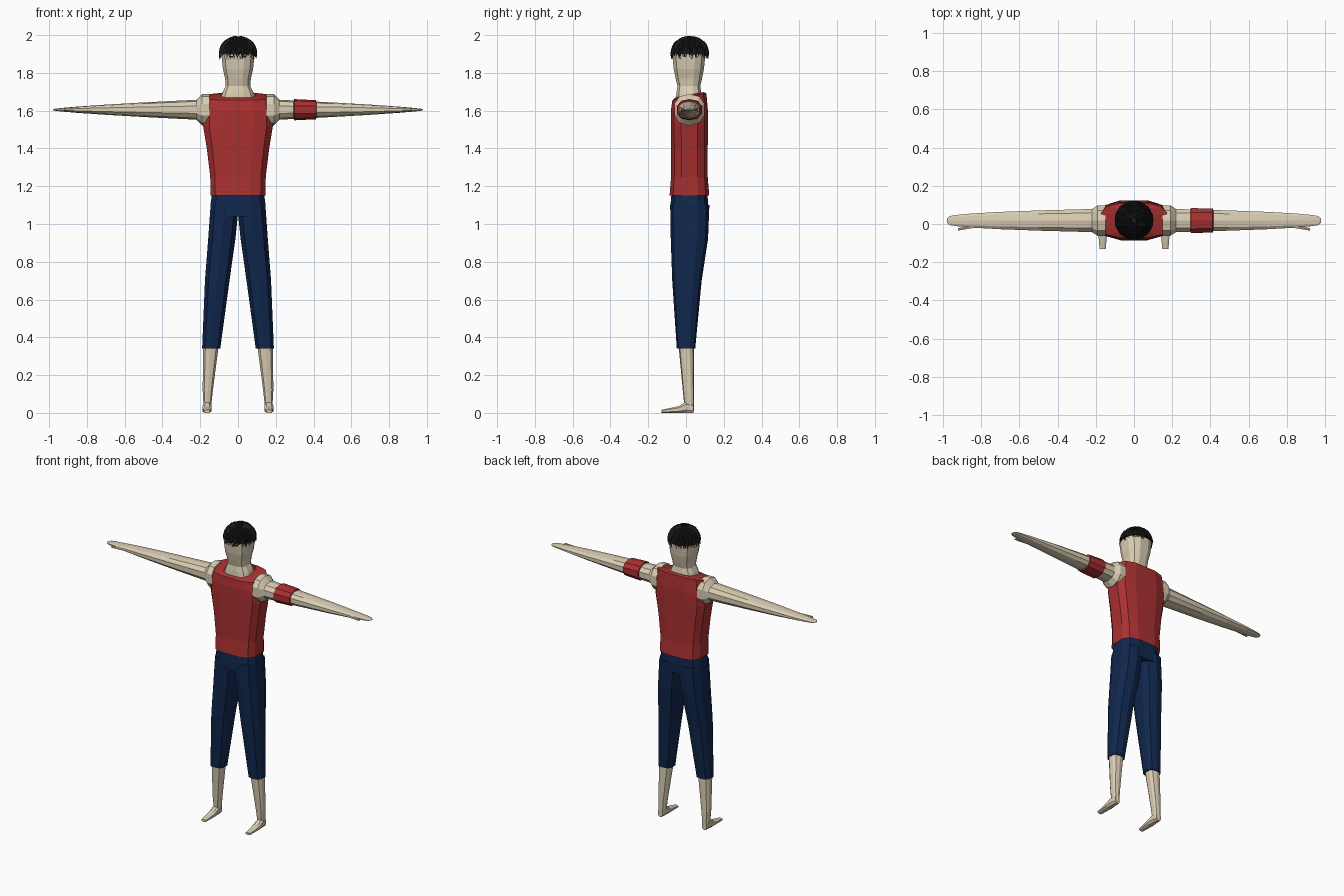
import bpy, bmesh, math, random
from mathutils import Vector

cube = bpy.data.objects.get("Cube")
if cube:
    bpy.data.objects.remove(cube, do_unlink=True)
random.seed(4)

BODY_Y = 0.018
ARM_Z = 1.605
HEAD_Y = 0.015


def material(name, red, green, blue):
    colour = (red, green, blue, 1)
    mat = bpy.data.materials.new(name)
    mat.use_nodes = True
    mat.diffuse_color = colour
    mat.node_tree.nodes["Principled BSDF"].inputs["Base Color"].default_value = colour
    return mat


SKIN = material("skin", 0.7, 0.61, 0.45)
RED = material("red_cloth", 0.4, 0.03, 0.03)
NAVY = material("navy_cloth", 0.005, 0.02, 0.075)
BLACK = material("black_hair", 0.01, 0.01, 0.01)


def bridge(bm, loops, caps=True):
    """Join successive vertex loops with faces."""
    count = len(loops[0])
    for lower, upper in zip(loops, loops[1:]):
        for i in range(count):
            j = (i + 1) % count
            bm.faces.new((lower[i], lower[j], upper[j], upper[i]))
    if caps:
        bm.faces.new(loops[0])
        bm.faces.new(loops[-1])


def finish(name, bm, mat):
    bmesh.ops.recalc_face_normals(bm, faces=bm.faces)
    mesh = bpy.data.meshes.new(name)
    bm.to_mesh(mesh)
    bm.free()
    mesh.materials.append(mat)
    part = bpy.data.objects.new(name, mesh)
    bpy.context.collection.objects.link(part)
    return part


def loft(name, mat, rings, axis="z", sides=12, power=0.75, mirror=1, caps=True):
    """Skin rounded-box rings: position on the axis, two centres, two radii."""
    bm = bmesh.new()
    widest = math.cos(math.pi / sides) ** power

    def rounded(value):
        return math.copysign(abs(value) ** power, value) / widest

    loops = []
    for along, centre_u, centre_v, radius_u, radius_v in rings:
        loop = []
        for i in range(sides):
            angle = math.tau * (i + 0.5) / sides
            u = centre_u + radius_u * rounded(math.cos(angle))
            v = centre_v + radius_v * rounded(math.sin(angle))
            x, y, z = {"x": (along, u, v), "y": (u, along, v), "z": (u, v, along)}[axis]
            loop.append(bm.verts.new((x * mirror, y, z)))
        loops.append(loop)
    bridge(bm, loops, caps)
    return finish(name, bm, mat)


def upright(centre_y, *rows):
    """Rings centred on the body, from height, half width and half depth."""
    return [(z, 0, centre_y, width, depth) for z, width, depth in rows]


def arm_ring(x, grow=0):
    """Arm section: thins quickly in height, slowly in depth, to a flat hand."""
    left = 1 - x
    return (x, BODY_Y, ARM_Z, 0.065 * left ** 0.3 + grow, 0.06 * left ** 0.7 + grow)


# Neck and head
loft("head", SKIN, upright(
    HEAD_Y, (1.64, 0.1, 0.07), (1.7, 0.08, 0.065), (1.73, 0.065, 0.06),
    (1.77, 0.068, 0.07), (1.82, 0.08, 0.08), (1.9, 0.088, 0.088),
    (1.97, 0.05, 0.06)))

# Sleeveless shirt, its neckline sloping down to the front
shirt = loft("shirt", RED, upright(
    BODY_Y, (1.15, 0.146, 0.105), (1.25, 0.147, 0.097), (1.4, 0.165, 0.097),
    (1.52, 0.185, 0.098), (1.6, 0.182, 0.098), (1.67, 0.172, 0.09),
    (1.68, 0.09, 0.075)), power=0.62, caps=False)
for vert in shirt.data.vertices:
    if vert.co.z > 1.65:
        vert.co.z += 0.2 * vert.co.y

# Trouser seat
loft("trouser_seat", NAVY, upright(
    BODY_Y, (1.16, 0.138, 0.095), (1.1, 0.146, 0.1), (1.04, 0.148, 0.1)), power=0.65)

for label, side in (("left", 1), ("right", -1)):
    # Trouser leg, shin and foot
    loft(label + "_trouser_leg", NAVY, [
        (1.1, 0.07, 0.02, 0.075, 0.1), (0.92, 0.086, BODY_Y, 0.072, 0.095),
        (0.7, 0.11, 0.005, 0.065, 0.075), (0.34, 0.142, 0, 0.048, 0.047)],
        sides=10, mirror=side)
    loft(label + "_shin", SKIN, [
        (0.38, 0.142, 0, 0.043, 0.04), (0.12, 0.16, 0.013, 0.027, 0.029),
        (0.01, 0.163, BODY_Y, 0.018, 0.023)], sides=10, mirror=side)
    loft(label + "_foot", SKIN, [
        (y, 0.164, height / 2, width, height / 2)
        for y, width, height in ((0.04, 0.017, 0.05), (0, 0.022, 0.06),
                                 (-0.04, 0.024, 0.035), (-0.13, 0.016, 0.016))],
        axis="y", sides=8, mirror=side)

    # Shoulder filling the armhole, then the long arm and flat hand
    shoulder = [(x, BODY_Y, ARM_Z, 0.08, 0.08) for x in (0.15, 0.19)]
    reach = [arm_ring(x) for x in (0.22, 0.3, 0.5, 0.7, 0.85, 0.93, 0.965)]
    fingertip = (0.98, BODY_Y, ARM_Z, 0.01, 0.002)
    loft(label + "_arm", SKIN, shoulder + reach + [fingertip],
         axis="x", sides=10, power=0.85, mirror=side)
    loft(label + "_thumb", SKIN, [
        (0.82, -0.005, ARM_Z, 0.013, 0.012), (0.92, -0.028, ARM_Z, 0.006, 0.004)],
        axis="x", sides=6, mirror=side)

    # Eye, a thin dark plate on the face
    loft(label + "_eye", BLACK, [
        (y, 0.035, 1.886, 0.011, 0.004) for y in (-0.076, -0.068)],
        axis="y", sides=6, mirror=side)

# Band around the left upper arm
loft("arm_band", RED, [arm_ring(0.295), arm_ring(0.298, 0.007),
                       arm_ring(0.412, 0.007), arm_ring(0.415)],
     axis="x", sides=10, power=0.85)

# Hair cap
crown = Vector((0, 0.02, 1.9))
radii = Vector((0.1, 0.1, 0.09))
cap = []
for step in range(5):
    angle = step * math.pi / 11
    spread = math.cos(angle)
    cap.append((crown.z + radii.z * math.sin(angle), 0, crown.y,
                radii.x * spread, radii.y * spread))
loft("hair_cap", BLACK, cap, power=1)

# Tapered locks sweeping from the crown and hanging over the sides
bm = bmesh.new()
segments = 5
for lock in range(170):
    turn = random.uniform(0, math.tau)
    start = random.uniform(0.1, 0.9)
    stop = random.uniform(1.4, 1.65)
    swirl = random.uniform(-0.5, 0.5)
    width = random.uniform(0.007, 0.012)
    loops = []
    for i in range(segments + 1):
        f = i / segments
        polar = start + (stop - start) * min(1, f * 1.25)
        angle = turn + swirl * f
        across = Vector((-math.sin(angle), math.cos(angle), 0))
        outward = Vector((math.sin(polar) * math.cos(angle),
                          math.sin(polar) * math.sin(angle), math.cos(polar)))
        point = crown + outward * radii
        if i == segments:
            point.z = random.uniform(1.87, 1.905)
        across *= width * (1.05 - f)
        lift = outward * across.length * 0.6
        loops.append([bm.verts.new(point + offset)
                      for offset in (across, lift, -across, -lift)])
    bridge(bm, loops)
finish("hair_locks", bm, BLACK)
